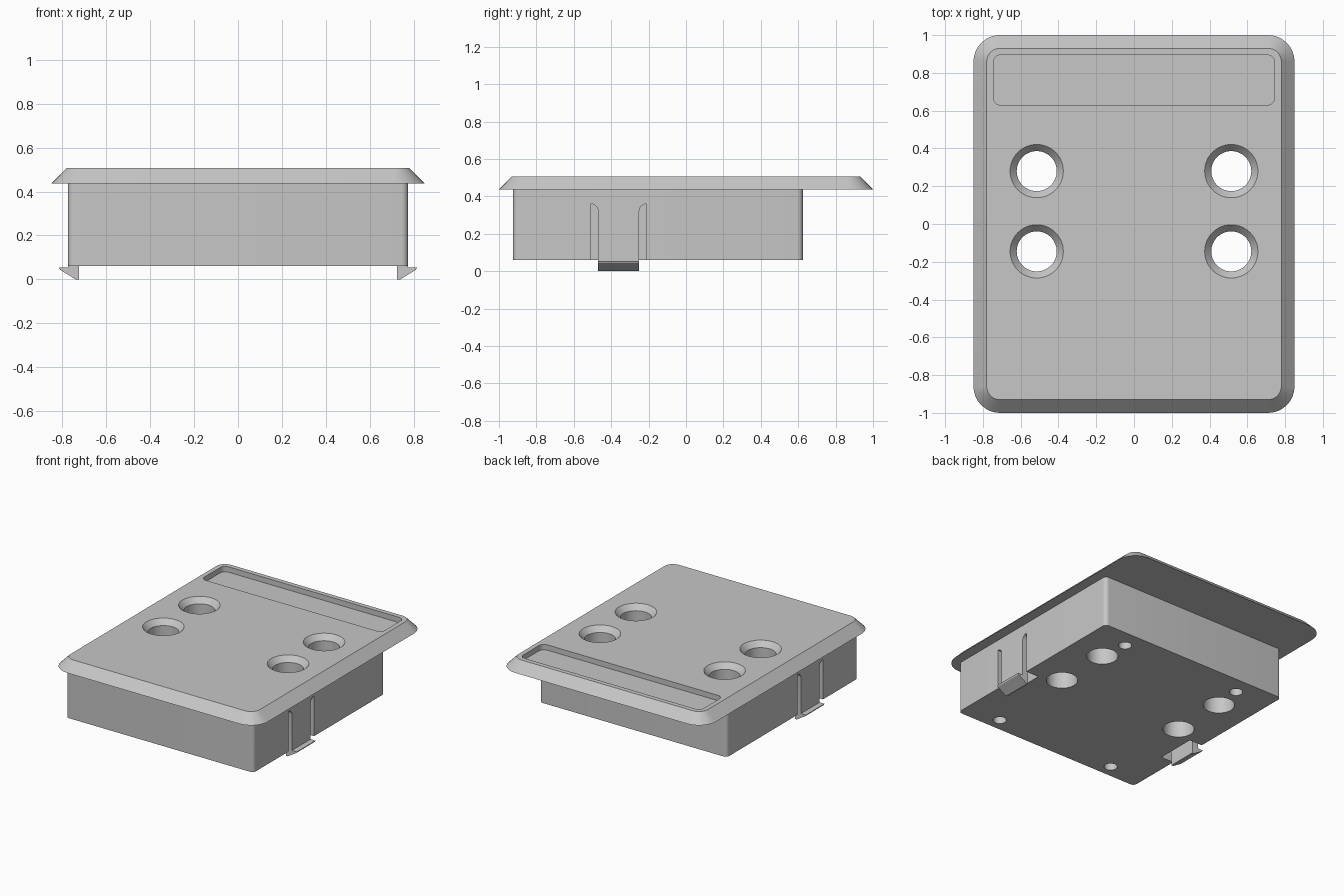
import bpy, bmesh, math

if "Cube" in bpy.data.objects:
    bpy.data.objects.remove(bpy.data.objects["Cube"])

grey = bpy.data.materials.new("plain_grey")
grey.diffuse_color = (0.57, 0.57, 0.57, 1)
grey.use_nodes = True
grey.node_tree.nodes["Principled BSDF"].inputs["Base Color"].default_value = grey.diffuse_color


def rounded_rect(x0, x1, y0, y1, r, n=8):
    """Counter-clockwise outline of a rectangle with round corners."""
    pts = []
    corners = [(x1 - r, y1 - r), (x0 + r, y1 - r), (x0 + r, y0 + r), (x1 - r, y0 + r)]
    for k, (cx, cy) in enumerate(corners):
        for i in range(n + 1):
            a = math.pi / 2 * (k + i / n)
            pts.append((cx + r * math.cos(a), cy + r * math.sin(a)))
    return pts


def circle(cx, cy, r, n=48):
    return [(cx + r * math.cos(2 * math.pi * i / n), cy + r * math.sin(2 * math.pi * i / n))
            for i in range(n)]


def loft(name, rings):
    """Closed solid through rings of 3D points with equal counts."""
    bm = bmesh.new()
    loops = [[bm.verts.new(p) for p in ring] for ring in rings]
    n = len(loops[0])
    for a, b in zip(loops, loops[1:]):
        for i in range(n):
            j = (i + 1) % n
            bm.faces.new((a[i], a[j], b[j], b[i]))
    bm.faces.new(loops[0][::-1])
    bm.faces.new(loops[-1])
    bmesh.ops.recalc_face_normals(bm, faces=bm.faces)
    mesh = bpy.data.meshes.new(name)
    bm.to_mesh(mesh)
    bm.free()
    obj = bpy.data.objects.new(name, mesh)
    bpy.context.collection.objects.link(obj)
    mesh.materials.append(grey)
    return obj


def stack(name, *levels):
    """Loft of flat outlines given as (outline, z)."""
    return loft(name, [[(x, y, z) for x, y in pts] for pts, z in levels])


def boolean(target, tool, operation):
    mod = target.modifiers.new(operation.lower(), 'BOOLEAN')
    mod.operation, mod.solver, mod.object = operation, 'EXACT', tool
    bpy.context.view_layer.objects.active = target
    bpy.ops.object.modifier_apply(modifier=mod.name)
    bpy.data.objects.remove(tool, do_unlink=True)


# Box body joined to the bevelled cover plate
housing = stack("housing",
                (rounded_rect(-0.85, 0.85, -1, 1, 0.14), 0.437),
                (rounded_rect(-0.78, 0.78, -0.93, 0.93, 0.07), 0.507))
body = rounded_rect(-0.775, 0.775, -0.925, 0.625, 0.03)
boolean(housing, stack("body", (body, 0.06), (body, 0.46)), 'UNION')

# Shallow label recess
label = rounded_rect(-0.745, 0.745, 0.63, 0.895, 0.04)
boolean(housing, stack("recess", (label, 0.467), (label, 0.6)), 'DIFFERENCE')

for sx in (-1, 1):
    # Countersunk through holes
    for y in (-0.145, 0.28):
        x = sx * 0.515
        boolean(housing, stack("hole",
                               (circle(x, y, 0.106), -0.1),
                               (circle(x, y, 0.106), 0.467),
                               (circle(x, y, 0.141), 0.507),
                               (circle(x, y, 0.141), 0.6)), 'DIFFERENCE')
    # Blind screw holes underneath
    for y in (-0.83, 0.49):
        pts = circle(sx * 0.49, y, 0.045, 32)
        boolean(housing, stack("screw_hole", (pts, -0.1), (pts, 0.32)), 'DIFFERENCE')

    # Slots on both sides of the spring leg, with a rounded inner top corner
    for edge, d in ((-0.51, 1), (-0.21, -1)):
        arc = [(edge + d * 0.04 * math.sin(a), 0.32 + 0.04 * math.cos(a))
               for a in (math.pi / 2 * i / 6 for i in range(7))]
        side = [(edge, -0.1)] + arc + [(edge + d * 0.04, -0.1)]
        boolean(housing, loft("slot", [[(sx * x, y, z) for y, z in side]
                                       for x in (0.67, 0.9)]), 'DIFFERENCE')
    # Gap behind the spring leg
    gap = [(sx * x, y) for x, y in ((0.67, -0.50), (0.725, -0.50), (0.725, -0.22), (0.67, -0.22))]
    boolean(housing, stack("gap", (gap, -0.1), (gap, 0.32)), 'DIFFERENCE')

    # Snap hook at the end of the leg
    hook = [(0.725, 0), (0.74, 0), (0.81, 0.043), (0.815, 0.053),
            (0.775, 0.053), (0.775, 0.06), (0.725, 0.06)]
    loft("left_hook" if sx < 0 else "right_hook",
         [[(sx * x, y, z) for x, z in hook] for y in (-0.47, -0.25)])

# Smooth the round walls, keep the edges crisp
bpy.ops.object.select_all(action='DESELECT')
housing.select_set(True)
bpy.context.view_layer.objects.active = housing
bpy.ops.object.shade_smooth_by_angle(angle=math.radians(30))
